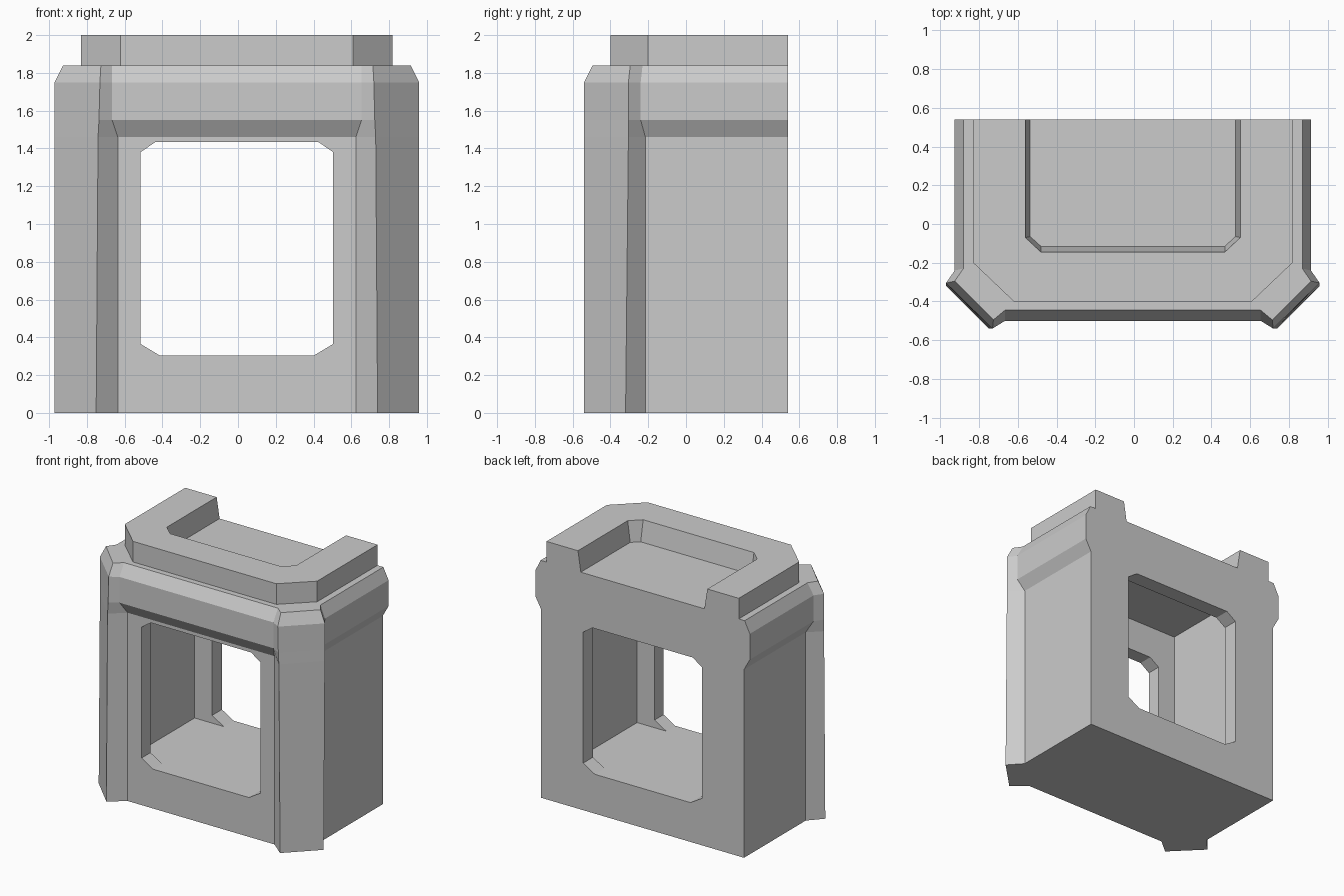
import bpy, bmesh

if "Cube" in bpy.data.objects:
    bpy.data.objects.remove(bpy.data.objects["Cube"], do_unlink=True)

BACK = 0.54      # y of the flat back
TOP = 1.84       # height of the tower body
SHIFT = -0.006   # slight sideways offset of the whole tower

stone = bpy.data.materials.new("plain_grey_stone")
stone.use_nodes = True
GREY = (0.6, 0.6, 0.6, 1)
stone.diffuse_color = GREY
stone.node_tree.nodes["Principled BSDF"].inputs["Base Color"].default_value = GREY


def loft(name, rings):
    """Skin a closed solid through matching rings of points."""
    bm = bmesh.new()
    loops = [[bm.verts.new(p) for p in ring] for ring in rings]
    for a, b in zip(loops, loops[1:]):
        for i in range(len(a)):
            j = (i + 1) % len(a)
            bm.faces.new((a[i], a[j], b[j], b[i]))
    bm.faces.new(loops[0][::-1])
    bm.faces.new(loops[-1])
    bmesh.ops.recalc_face_normals(bm, faces=bm.faces)
    mesh = bpy.data.meshes.new(name)
    bm.to_mesh(mesh)
    bm.free()
    mesh.materials.append(stone)
    obj = bpy.data.objects.new(name, mesh)
    bpy.context.collection.objects.link(obj)
    return obj


def mirrored(half, z):
    """Complete a half plan across x and place it at height z."""
    plan = half + [(-x, y) for x, y in reversed(half)]
    return [(x + SHIFT, y, z) for x, y in plan]


def body_plan(side, front, inner, outer, z):
    """Plan with flat walls and diagonal corner buttresses."""
    (ix, iy), (ox, oy, px, py) = inner, outer
    return mirrored([(side, BACK), (side, iy), (ox, oy), (px, py), (ix, front)], z)


def cut(obj, cutter):
    """Subtract the cutter, then discard it."""
    cutter.hide_render = True
    mod = obj.modifiers.new("cut", "BOOLEAN")
    mod.operation = "DIFFERENCE"
    mod.solver = "EXACT"
    mod.object = cutter
    bpy.context.view_layer.objects.active = obj
    bpy.ops.object.modifier_apply(modifier=mod.name)
    bpy.data.objects.remove(cutter, do_unlink=True)


# Tower body: recessed walls, buttresses and projecting chamfered band
tower_body = loft("tower_body", [
    body_plan(0.87, -0.445, (0.63, -0.215), (0.965, -0.32, 0.745, -0.54), 0),
    body_plan(0.87, -0.445, (0.63, -0.215), (0.965, -0.305, 0.735, -0.54), 1.46),
    body_plan(0.92, -0.50, (0.66, -0.24), (0.965, -0.305, 0.73, -0.54), 1.55),
    body_plan(0.92, -0.50, (0.66, -0.24), (0.965, -0.305, 0.725, -0.54), 1.75),
    body_plan(0.875, -0.445, (0.66, -0.23), (0.92, -0.295, 0.72, -0.495), TOP),
])

# Inner chamber
chamber = [(0.66, -0.335), (0.66, 0.42)]
cut(tower_body, loft("chamber_cutter", [mirrored(chamber, z) for z in (0.305, 1.69)]))

# Doorways with clipped corners, front and back
doorway = [(0.41, 0.305), (0.51, 0.365), (0.51, 1.38), (0.43, 1.435)]
outline = doorway + [(-x, z) for x, z in reversed(doorway)]
for name, y0, y1 in (("front", -0.8, -0.2), ("back", 0.3, 0.8)):
    cut(tower_body, loft(name + "_doorway_cutter",
                         [[(x + SHIFT, y, z) for x, z in outline] for y in (y0, y1)]))

# Parapet: U-shaped wall open at the back, inner face sloping outward
outer = [(0.825, BACK), (0.825, -0.2), (0.615, -0.4)]
inner_low = [(0.475, -0.115), (0.53, -0.065), (0.53, BACK)]
inner_high = [(0.475, -0.145), (0.555, -0.07), (0.555, BACK)]
loft("parapet", [mirrored(inner_low + outer, TOP), mirrored(inner_high + outer, 2)])
